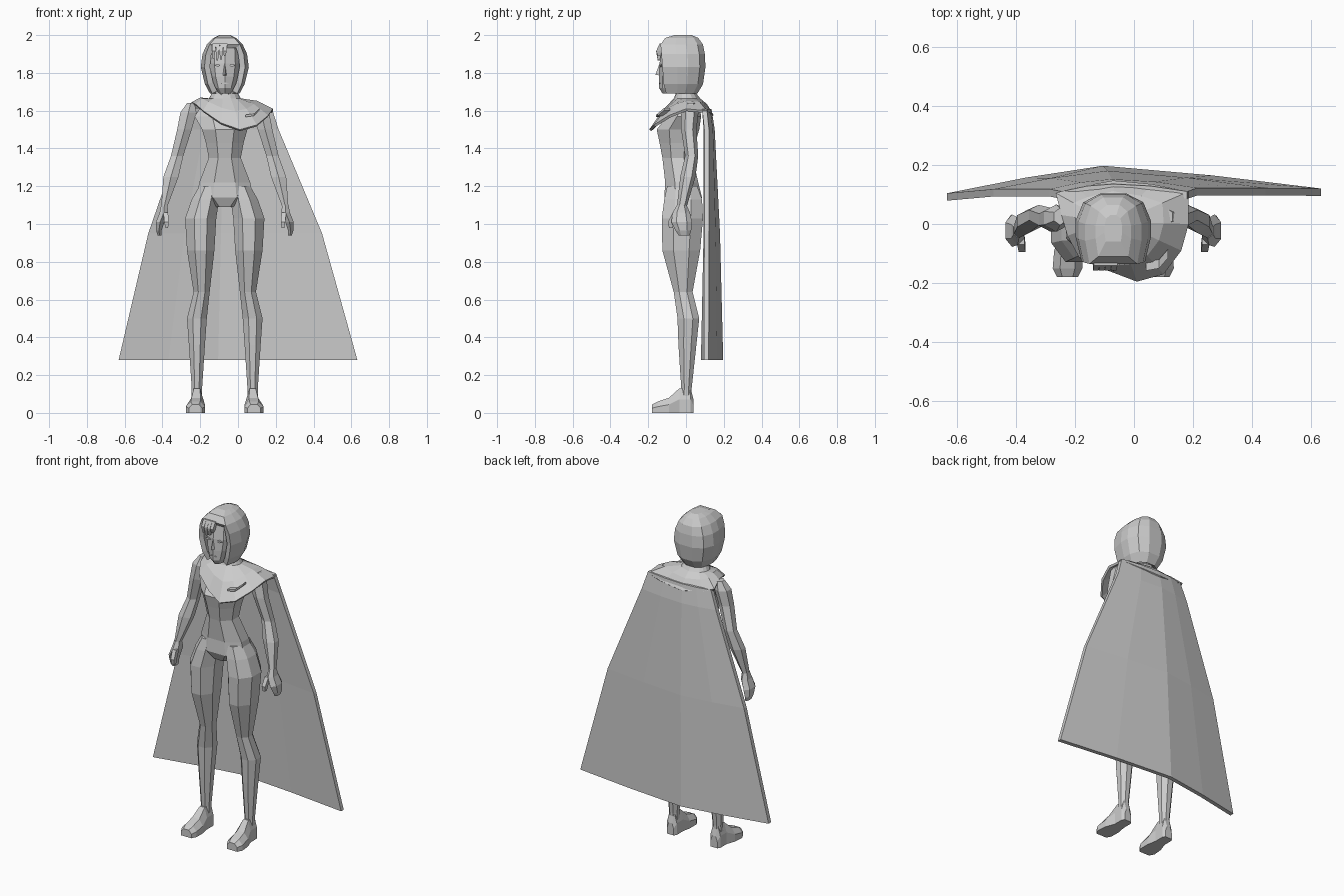
import bpy, bmesh, math
from mathutils import Vector

CX = -0.07  # body axis
GREY = bpy.data.materials.new("plain grey")
GREY.diffuse_color = (0.6, 0.6, 0.6, 1)


def finish(name, bm, thick=0):
    bmesh.ops.recalc_face_normals(bm, faces=bm.faces)
    me = bpy.data.meshes.new(name)
    bm.to_mesh(me)
    bm.free()
    me.materials.append(GREY)
    ob = bpy.data.objects.new(name, me)
    bpy.context.collection.objects.link(ob)
    if thick:
        mod = ob.modifiers.new("thickness", "SOLIDIFY")
        mod.thickness = thick
        mod.offset = -1
    return ob


def loft(name, rings, caps=(True, True), open_rows=0, thick=0):
    """Skin a stack of rings; the first open_rows bands stay open at the seam."""
    bm = bmesh.new()
    vs = [[bm.verts.new(p) for p in r] for r in rings]
    n = len(vs[0])
    for i in range(len(vs) - 1):
        for j in range(n - 1 if i < open_rows else n):
            k = (j + 1) % n
            bm.faces.new((vs[i][j], vs[i][k], vs[i + 1][k], vs[i + 1][j]))
    if caps[0]:
        bm.faces.new(vs[0])
    if caps[1]:
        bm.faces.new(vs[-1])
    return finish(name, bm, thick)


def oval(z, x0, x1, y0, y1, n=8):
    """Faceted ring that touches the given bounds."""
    k = 1 / math.cos(math.pi / n)
    pts = []
    for i in range(n):
        a = 2 * math.pi * (i + 0.5) / n
        pts.append(((x0 + x1) / 2 + (x1 - x0) / 2 * k * math.cos(a),
                    (y0 + y1) / 2 + (y1 - y0) / 2 * k * math.sin(a), z))
    return pts


def side_oval(s, z, a, b, y0, y1, n=8):
    return oval(z, CX + s * a, CX + s * b, y0, y1, n)


def centred(rows, n=8):
    return [oval(z, CX - w, CX + w, f, b, n) for z, w, f, b in rows]


# torso and neck: height, half width, front, back
loft("torso", centred([
    (1.09, .07, -.09, .06), (1.14, .15, -.115, .085), (1.22, .135, -.11, .065),
    (1.35, .085, -.125, .035), (1.43, .1, -.14, .05), (1.5, .12, -.155, .07),
    (1.57, .16, -.1, .08), (1.63, .12, -.05, .07)]))
loft("neck", centred([(1.58, .07, -.05, .06), (1.66, .05, -.05, .045), (1.74, .05, -.06, .045)]))

# limbs: height, inner, outer, front, back
LEG = [(1.2, .03, .135, -.1, .06), (1.13, .03, .175, -.115, .085), (1.03, .045, .21, -.128, .09),
       (.86, .055, .2, -.125, .075), (.64, .08, .165, -.065, .035), (.5, .095, .2, -.045, .07),
       (.36, .105, .19, -.04, .055), (.13, .12, .175, -.025, .03), (.05, .12, .175, -.03, .03)]
ARM = [(1.64, .16, .2, 0, .05), (1.59, .15, .235, -.02, .06), (1.5, .175, .252, -.02, .05),
       (1.36, .22, .285, 0, .06), (1.25, .245, .325, -.025, .045), (1.09, .305, .337, -.045, .0)]
HAND = [(1.1, .303, .337, -.045, .0), (1.06, .3, .345, -.065, .015), (1.01, .32, .365, -.07, .025),
        (.965, .335, .363, -.05, .022), (.94, .335, .355, -.035, .015)]
THUMB = [(1.06, .3, .325, -.07, -.04), (1.01, .297, .32, -.095, -.065), (.98, .3, .315, -.09, -.07)]
# foot sections: y, inner, outer, top
FOOT = [(.04, .125, .17, .07), (.025, .115, .18, .13), (-.035, .115, .18, .13),
        (-.09, .105, .2, .08), (-.15, .105, .205, .06), (-.18, .12, .19, .045)]
for s, side in ((-1, "right"), (1, "left")):
    for part, rows, n in (("leg", LEG, 8), ("arm", ARM, 6), ("hand", HAND, 6), ("thumb", THUMB, 4)):
        loft(f"{side}_{part}", [side_oval(s, *r, n) for r in rows])
    rings = []
    for y, a, b, top in FOOT:
        d = (b - a) * .25
        prof = [(a, 0), (b, 0), (b, top * .55), (b - d, top), (a + d, top), (a, top * .55)]
        rings.append([(CX + s * x, y, z) for x, z in prof])
    loft(f"{side}_foot", rings)

# face with nose, eyes and mouth
loft("face", centred([(1.69, .03, -.12, .02), (1.72, .055, -.138, .05), (1.78, .078, -.138, .06),
                      (1.85, .09, -.135, .06), (1.93, .085, -.125, .06), (1.97, .05, -.09, .05)], 10))
loft("nose", [[(CX - .014, -.13, 1.785), (CX + .014, -.13, 1.785), (CX, -.162, 1.79)],
              [(CX - .006, -.13, 1.85), (CX + .006, -.13, 1.85), (CX, -.14, 1.85)]])


def plate(name, x, z, w, h, y):
    loft(name, [[(x - w, yy, z), (x, yy, z - h), (x + w, yy, z), (x, yy, z + h)] for yy in (y, y + .009)])


for s, side in ((-1, "right"), (1, "left")):
    plate(f"{side}_eye", CX + s * .038, 1.84, .018, .008, -.139)
plate("mouth", CX, 1.745, .02, .005, -.142)

# hair: hood-like shell, open over the face; height, half width, front, back
HAIR = [(1.69, .078, -.105, .06), (1.74, .105, -.118, .09), (1.83, .127, -.125, .103),
        (1.9, .118, -.13, .1), (1.95, .095, -.135, .09), (1.985, .06, -.11, .065), (2.0, .03, -.06, .03)]
SHAPE = [(.85, 0), (1, .35), (1, .6), (.8, .87), (.35, 1)]
rings = []
for z, w, f, b in HAIR:
    half = [(w * u, f + (b - f) * v) for u, v in SHAPE]
    rings.append([(CX + x, y, z) for x, y in half] + [(CX - x, y, z) for x, y in reversed(half)])
loft("hair", rings, (False, True), 4, .03)

# fringe strands on one side
for i in range(4):
    x, low = CX - .062 + i * .02, (1.875, 1.865, 1.87, 1.89)[i]
    loft(f"fringe_strand_{i + 1}", [oval(1.955, x - .004, x + .016, -.14, -.11, 4),
                                    oval(1.915, x - .006, x + .012, -.158, -.13, 4),
                                    oval(low, x - .003, x + .006, -.15, -.13, 4)])

# shoulder mantle, lopsided, with a point at the front
EDGE = [(.01, -.195, 1.5), (.1, -.17, 1.525), (.16, -.09, 1.575), (.185, 0, 1.61), (.185, .11, 1.6),
        (.06, .135, 1.585), (-.07, .147, 1.575), (-.19, .125, 1.59), (-.265, .105, 1.62),
        (-.245, .03, 1.645), (-.225, -.04, 1.635), (-.185, -.115, 1.6), (-.09, -.157, 1.535)]
outer, mid, inner = [], [], []
for x, y, z in EDGE:
    a = math.atan2(y, x - CX)
    p, q = Vector((x, y, z)), Vector((CX + .07 * math.cos(a), .055 * math.sin(a), 1.69))
    collar = Vector((CX + .085 * math.cos(a), .07 * math.sin(a) + .005, 1.665))
    outer.append(p)
    mid.append(p.lerp(collar, .5) + Vector((0, 0, .015)))
    inner.append((collar, q))
loft("mantle", [outer, mid, [c for c, q in inner], [q for c, q in inner]], (False, False), 0, .014)
# raised fold on the mantle
loft("mantle_fold", [[(x, y, z), (x, y, z - .012), (x, y + .03, z - .012), (x, y + .03, z)]
                     for x, y, z in ((.04, -.158, 1.578), (.085, -.15, 1.585), (.115, -.115, 1.615))])

# cape: height, left x, ridge x, right x, left y, ridge y, right y
CAPE = [(1.61, -.245, -.07, .18, .11, .135, .11), (1.5, -.285, -.075, .215, .118, .152, .122),
        (.95, -.475, -.09, .445, .118, .18, .122), (.28, -.632, -.105, .632, .104, .197, .12)]
rings = []
for z, xl, xm, xr, yl, ym, yr in CAPE:
    back = [(xl, yl), ((xl + xm) / 2, (yl + ym) / 2 + .006), (xm, ym),
            ((xr + xm) / 2, (yr + ym) / 2 + .006), (xr, yr)]
    rings.append([(x, y, z) for x, y in back] + [(x, y - .025, z) for x, y in reversed(back)])
loft("cape", rings)
